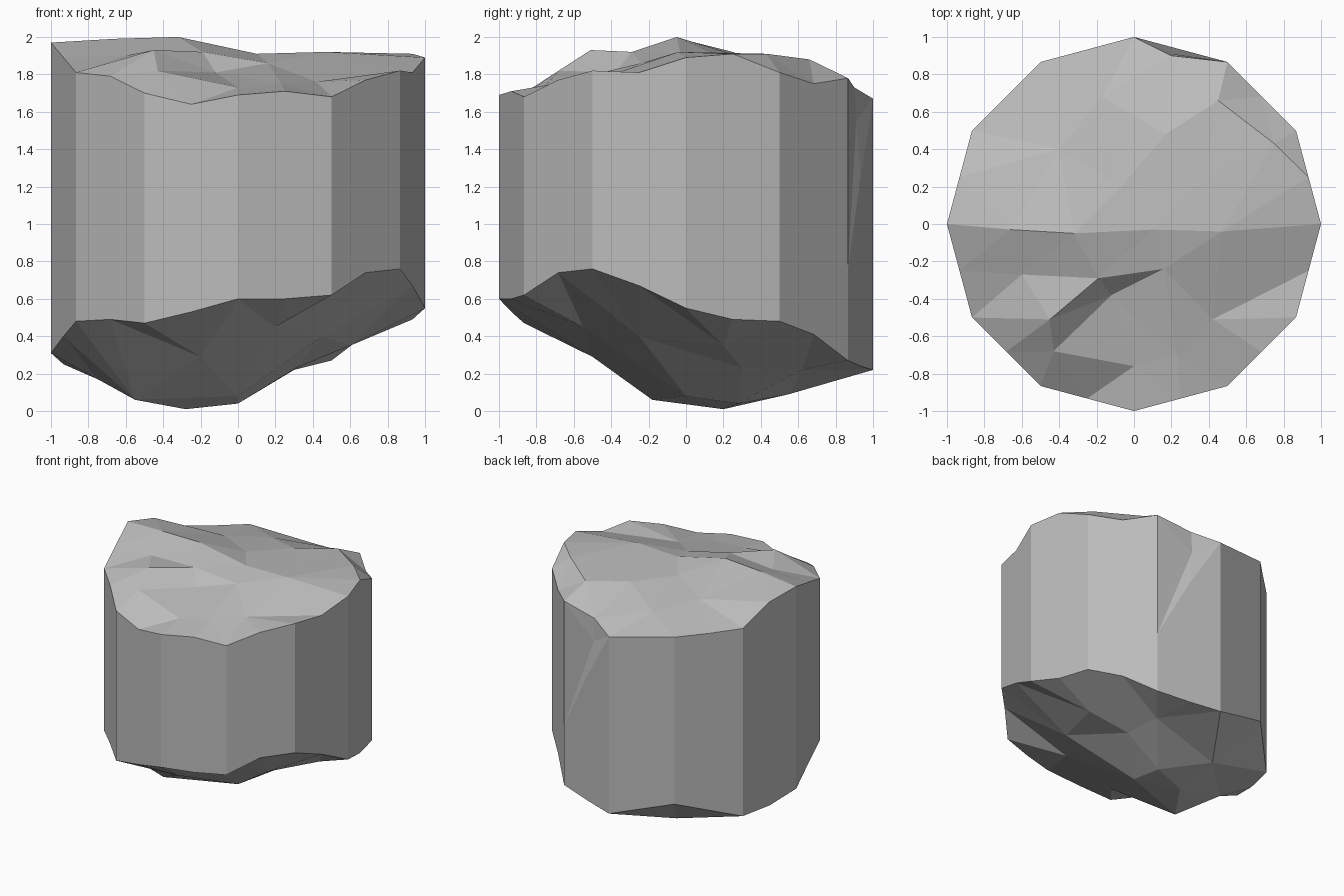
import bpy
import bmesh
from math import cos, pi, sin
from mathutils import Vector
from mathutils.geometry import delaunay_2d_cdt

cube = bpy.data.objects.get("Cube")
if cube:
    bpy.data.objects.remove(cube, do_unlink=True)

# Rim heights, counter-clockwise from +x: each corner followed by its edge midpoint
SIDES = 12
TOP_RIM = [1.89, 1.91, 1.81, 1.75, 1.78, 1.72, 1.67, 1.71, 1.75, 1.76, 1.78, 1.92,
           1.97, 1.89, 1.81, 1.79, 1.7, 1.64, 1.69, 1.71, 1.68, 1.77, 1.82, 1.81]
BOTTOM_RIM = [.55, .49, .48, .41, .27, .24, .22, .3, .38, .31, .24, .25,
              .31, .4, .48, .49, .47, .53, .6, .6, .62, .74, .76, .67]

# Broken surface points inside each rim
TOP_POINTS = [
    (-.66, -.03, 1.99), (-.32, -.05, 2), (.1, -.03, 1.91), (.47, -.04, 1.92),
    (-.6, -.27, 1.9), (-.19, -.29, 1.92), (.16, -.24, 1.86), (-.45, -.51, 1.93),
    (-.43, -.68, 1.82), (-.12, -.38, 1.81), (.42, -.51, 1.76), (0, -.76, 1.73),
    (.23, -.7, 1.75), (-.17, .68, 1.8), (-.4, .4, 1.86), (-.07, .2, 1.89),
    (.37, .24, 1.9), (.17, .48, 1.88), (.75, .43, 1.91), (.45, .66, 1.88)]
BOTTOM_POINTS = [
    (-.55, -.18, .06), (-.28, .2, .01), (0, .28, .04), (0, 0, .08),
    (-.3, .55, .09), (.31, .3, .23), (.45, -.25, .4), (.6, .2, .35),
    (-.2, -.5, .29), (.2, -.55, .45), (.3, .62, .22), (-.75, .1, .17)]

# Index of the edge midpoint where the rim has a deep chip
CHIP = 5
CHIP_INNER = Vector((.2, .9, 1.73))
CHIP_VALLEY = Vector((.2, .91, 1.55))
CHIP_FOOT = Vector((.5, .866, .76))
CHIP_LIP = Vector((.25, .933, 1.25))


def rim_points(heights):
    """Corners and edge midpoints of a regular polygon at varied heights."""
    corners = [Vector((cos(2 * pi * i / SIDES), sin(2 * pi * i / SIDES), 0))
               for i in range(SIDES)]
    points = []
    for i, corner in enumerate(corners):
        points += [corner, (corner + corners[(i + 1) % SIDES]) / 2]
    return [Vector((p.x, p.y, z)) for p, z in zip(points, heights)]


def add_broken_cap(bm, rim, inner, upward):
    """Triangulate a rim together with its scattered inner points."""
    verts = rim + [bm.verts.new(p) for p in inner]
    flat = [v.co.to_2d() for v in verts]
    border = list(range(len(rim)))
    result = delaunay_2d_cdt(flat, [], [border], True, 1e-5)
    for tri in result[2]:
        corners = [verts[result[3][i][0]] for i in tri]
        face = bm.faces.new(corners)
        face.normal_update()
        if (face.normal.z > 0) != upward:
            face.normal_flip()


bm = bmesh.new()

# Rims, with the top rim pulled inward at the chip
top_points = rim_points(TOP_RIM)
top_points[CHIP] = CHIP_INNER
top = [bm.verts.new(p) for p in top_points]
bottom = [bm.verts.new(p) for p in rim_points(BOTTOM_RIM)]

# Flat vertical sides, one polygon for each side of the column
foot, lip, valley = [bm.verts.new(p) for p in (CHIP_FOOT, CHIP_LIP, CHIP_VALLEY)]
count = len(top)
for i in range(0, count, 2):
    low = [bottom[i], bottom[i + 1], bottom[(i + 2) % count]]
    if i + 1 == CHIP:
        high = [top[i + 2], lip, foot]
    else:
        high = [top[(i + 2) % count], top[i + 1], top[i]]
    bm.faces.new(low + high)

# Chip hollow between the side and the top rim
before, inner, after = top[CHIP - 1:CHIP + 2]
for corners in ((foot, lip, valley), (lip, after, valley), (after, inner, valley),
                (inner, before, valley), (before, foot, valley)):
    bm.faces.new(corners)

# Rough top and underside
add_broken_cap(bm, top, TOP_POINTS, True)
add_broken_cap(bm, bottom, BOTTOM_POINTS, False)
bmesh.ops.recalc_face_normals(bm, faces=bm.faces)

mesh = bpy.data.meshes.new("stone_column_chunk")
bm.to_mesh(mesh)
bm.free()
chunk = bpy.data.objects.new("stone_column_chunk", mesh)
bpy.context.collection.objects.link(chunk)

# Plain grey stone
stone = bpy.data.materials.new("grey_stone")
stone.use_nodes = True
colour = (.5, .5, .5, 1)
stone.diffuse_color = colour
stone.node_tree.nodes["Principled BSDF"].inputs["Base Color"].default_value = colour
mesh.materials.append(stone)
